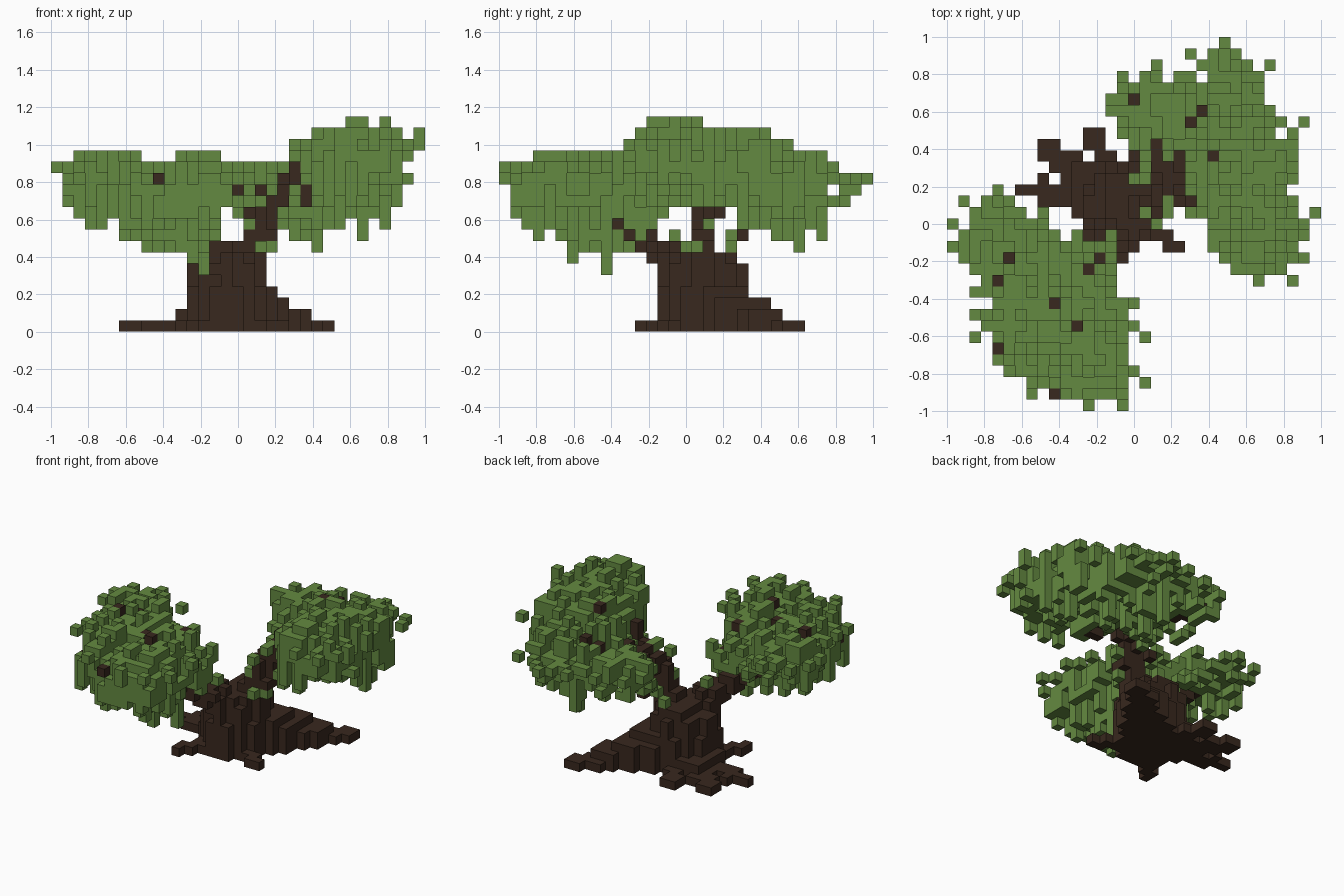
import bpy, bmesh, random
from mathutils import Vector

cube = bpy.data.objects.get("Cube")
if cube:
    bpy.data.objects.remove(cube, do_unlink=True)

random.seed(5)
N = 33                 # cells across the model
S = 2 / N              # size of one cell
HALF = N // 2


def material(name, colour):
    m = bpy.data.materials.new(name)
    m.use_nodes = True
    m.diffuse_color = (*colour, 1)
    m.node_tree.nodes["Principled BSDF"].inputs["Base Color"].default_value = (*colour, 1)
    return m


leaf_green = material("leaf green", (0.127, 0.252, 0.052))
bark_brown = material("bark brown", (0.040, 0.021, 0.013))


def step(value, limits, last):
    """Height from a stepped profile of (upper limit, height) pairs."""
    return next((h for top, h in limits if value <= top), last)


def inside(x, y, poly):
    hit = False
    for (x1, y1), (x2, y2) in zip(poly, poly[1:] + poly[:1]):
        if (y1 > y) != (y2 > y) and x < (x2 - x1) * (y - y1) / (y2 - y1) + x1:
            hit = not hit
    return hit


def line(points, r0, r1):
    """Cells of a tapering branch that follows the points."""
    cells = set()
    pts = [Vector(p) for p in points]
    total = len(pts) - 1
    for n, (a, b) in enumerate(zip(pts, pts[1:])):
        for s in range(25):
            t = s / 24
            c = a.lerp(b, t)
            r = r0 + (r1 - r0) * (n + t) / total
            m = int(r) + 1
            base = [round(v) for v in c]
            for i in range(base[0] - m, base[0] + m + 1):
                for j in range(base[1] - m, base[1] + m + 1):
                    for k in range(base[2] - 1, base[2] + 2):
                        near = (Vector((i, j, k)) - c).length <= r
                        if near or (i, j, k) == tuple(base):
                            cells.add((i, j, k))
    return cells


# Trunk: stacked ovals that flare at the ground
trunk = set()
for k in range(7):
    grow = (0.5, 0.4, 0.3, 0.1, 0, 0, -0.4)[k]
    for i in range(N):
        for j in range(N):
            u, v = (i - 15) / (3.2 + grow), (j - 17.5) / (3.6 + grow)
            if u * u + v * v <= 1 and not (k == 6 and i < 14 and j > 15):
                trunk.add((i, j, k))

# Roots: wedges that sink and narrow towards their tips (x, y, width, height)
ROOTS = [(24, 26, 2.1, 4), (6, 19, 0.8, 1.8), (8, 23, 1.1, 2.2), (12, 24, 0.7, 1.5),
         (20, 14, 0.4, 1), (11, 12, 0.7, 1.2), (15, 14, 0.4, 1), (12, 14, 0.5, 4.5)]
for x, y, width, height in ROOTS:
    for s in range(40):
        t = s / 39
        cx, cy = 15 + (x - 15) * t, 17.5 + (y - 17.5) * t
        r = width * (1 - t)
        for i in range(round(cx - r), round(cx + r) + 1):
            for j in range(round(cy - r), round(cy + r) + 1):
                for k in range(max(1, round(height * (1 - t) + 0.5))):
                    trunk.add((i, j, k))
trunk |= {(8, 20, 0), (13, 24, 0)}

# Branches: main limbs and their forks
branches = set()
branches |= line([(17, 17.5, 6), (18, 17.5, 8), (18, 18, 10), (19, 20, 12), (21, 22, 13)], 1.6, 0.5)
branches |= line([(18, 18, 10), (21, 18, 12), (22, 17, 12), (25, 16, 14)], 0.7, 0.3)
branches |= line([(21, 21, 12), (22, 26, 13)], 0.5, 0.3)
branches |= line([(19, 20, 12), (16, 26, 12)], 0.5, 0.3)
branches |= line([(14, 15, 6), (13, 13, 7), (12, 11, 9), (9, 9, 12)], 1.5, 0.5)
branches |= line([(12, 12, 8), (5, 13, 12)], 0.5, 0.3)
branches |= line([(12, 11, 9), (11, 5, 12)], 0.5, 0.3)
branches |= {(15, 13, 7), (18, 21, 8), (20, 21, 11), (22, 17, 11), (23, 17, 11),
             (21, 18, 13), (21, 18, 14), (9, 1, 13), (24, 17, 13)}
branches -= trunk

# Crown outlines seen from above
RIGHT_OUTLINE = [(0.5, 16), (3, 18.2), (5.5, 18), (8, 16.2), (10, 14.6), (14.5, 14.5),
                 (14.5, 9.5), (15.8, 8.5), (15.8, 2.5), (15.2, 0.8), (9.5, 0.7), (5.5, 1.8),
                 (3.6, 4), (3.6, 5.5), (2.6, 7.5), (2.6, 10.5), (0.8, 13.2)]
LEFT_OUTLINE = [(13.6, 26.5), (15, 28.1), (17, 29.2), (21, 29.4), (23, 31.2), (26, 30.8),
                (27.6, 29), (27.6, 26.5), (29.4, 25.5), (30.5, 23), (30, 19), (31.4, 16),
                (30.5, 13), (29, 11.5), (25, 11.6), (22.5, 14), (21.6, 17), (19.5, 20),
                (17, 21), (15, 24)]


def right_top(i, j):
    across = step(i, [(1, 14), (7, 15), (10, 14), (14, 15)], 14)
    return min(across, step(j, [(1, 14), (15, 15)], 14))


def right_low(i, j):
    return 11 if i >= 15 else max(11 - 0.45 * i, 10 - 0.6 * j, 6, j - 4)


def left_top(i, j):
    across = step(i, [(20, 14), (22, 16), (25, 17), (29, 18), (30, 17)], 16)
    along = step(j, [(12, 17), (17, 18), (23, 17), (25, 16), (28, 15)], 14)
    return min(across, along)


def left_low(i, j):
    inner = 11 if i < 21 or j < 21 else 9
    return max(inner, 9 + 2 * (j - 27), 9 + 2 * (i - 29))


def crown(outline, top_of, low_of):
    """Domed crown with a rough top and strands of uneven length."""
    cells = set()
    mask = {(i, j) for i in range(N) for j in range(N) if inside(i, j, outline)}
    for i, j in sorted(mask):
        rim = any((i + a, j + b) not in mask for a in (-1, 0, 1) for b in (-1, 0, 1))
        if rim and random.random() < 0.1:
            continue
        reach = ((i - 15) ** 2 + (j - 17.5) ** 2) ** 0.5
        top = top_of(i, j) - max(0, 7.5 - reach) * 0.9
        top -= random.choice((0, 1, 1, 2, 3) if rim else (0, 0, 1, 1, 2))
        low = top - random.choice((1, 1, 2, 3, 5) if rim else (2, 3, 4, 5, 6))
        if random.random() < 0.1:
            low = top - 8
        low = min(top, max(low, low_of(i, j) + random.choice((0, 0, 1, 2))))
        cells |= {(i, j, k) for k in range(round(low), round(top) + 1)}
    return cells


right_crown = crown(RIGHT_OUTLINE, right_top, right_low)
left_crown = crown(LEFT_OUTLINE, left_top, left_low)

# Long hanging strands (x, y, lowest cell)
for i, j, k in [(13, 9, 5), (8, 7, 7), (6, 5, 8), (3, 8, 9), (10, 8, 7), (12, 6, 6)]:
    right_crown |= {(i, j, n) for n in range(k, 13)}
for i, j, k in [(23, 26, 7), (27, 25, 8), (25, 22, 9), (29, 21, 9), (22, 28, 8), (21, 24, 8)]:
    left_crown |= {(i, j, n) for n in range(k, 14)}

# Stray leaf blocks around the crown edges
for i, j in [(1, 18), (4, 19), (8, 17), (0, 16), (0, 14), (11, 15), (2, 10), (2, 8), (16, 9),
             (16, 7), (17, 6), (17, 2), (12, 0), (15, 0), (7, 1), (16, 3), (2, 6)]:
    right_crown.add((i, j, 14 - (i * j) % 2 * (i > 8)))
for i, j in [(24, 32), (21, 31), (25, 31), (18, 30), (28, 30), (15, 29), (17, 29), (14, 27),
             (31, 25), (31, 13), (30, 11), (27, 11), (32, 17)]:
    left_crown.add((i, j, min(16, left_top(i, j) - (j > 22))))
left_crown.add((32, 17, 17))
right_crown.add((12, 0, 13))

# Small leaf blocks scattered along the limbs
sprigs = {(16, 18, 7), (16, 20, 7), (17, 20, 8), (17, 21, 9), (20, 18, 9), (19, 17, 7)}
for i, j, k in sorted(branches):
    if random.random() < step(k, [(9, 0.25), (13, 0.5)], 0):
        a, b = random.choice([(1, 0), (-1, 0), (0, 1), (0, -1), (0, -1)])
        sprigs.add((i + a, j + b, k + random.choice((0, 0, 1))))

# Twig tips that show through the crown tops
for i, j in [(16, 27), (21, 25), (22, 26), (23, 22), (5, 13), (4, 11), (9, 9), (11, 7),
             (4, 5), (12, 12), (13, 13)]:
    column = [c[2] for c in right_crown | left_crown if c[:2] == (i, j)]
    if column:
        branches.add((i, j, max(column)))

wood = trunk | branches
right_crown -= wood
left_crown -= wood
sprigs -= wood | right_crown | left_crown
solid = wood | right_crown | left_crown | sprigs


def block_mesh(name, cells, mat):
    """Mesh of the outer faces of a set of cells."""
    bm = bmesh.new()
    verts = {}

    def vert(p):
        if p not in verts:
            x, y, z = p
            verts[p] = bm.verts.new(((x - HALF - 0.5) * S, (y - HALF - 0.5) * S, z * S))
        return verts[p]

    for cell in sorted(cells):
        for axis in range(3):
            for side in (0, 1):
                other = list(cell)
                other[axis] += 2 * side - 1
                if tuple(other) in solid:
                    continue
                ring = []
                for a, b in [(0, 0), (1, 0), (1, 1), (0, 1)]:
                    p = list(cell)
                    p[axis] += side
                    p[(axis + 1) % 3] += a
                    p[(axis + 2) % 3] += b
                    ring.append(vert(tuple(p)))
                bm.faces.new(ring if side else ring[::-1])
    mesh = bpy.data.meshes.new(name)
    bm.to_mesh(mesh)
    bm.free()
    mesh.materials.append(mat)
    bpy.context.collection.objects.link(bpy.data.objects.new(name, mesh))


block_mesh("trunk_and_roots", trunk, bark_brown)
block_mesh("branches", branches, bark_brown)
block_mesh("right_crown", right_crown, leaf_green)
block_mesh("left_crown", left_crown, leaf_green)
block_mesh("limb_sprigs", sprigs, leaf_green)
